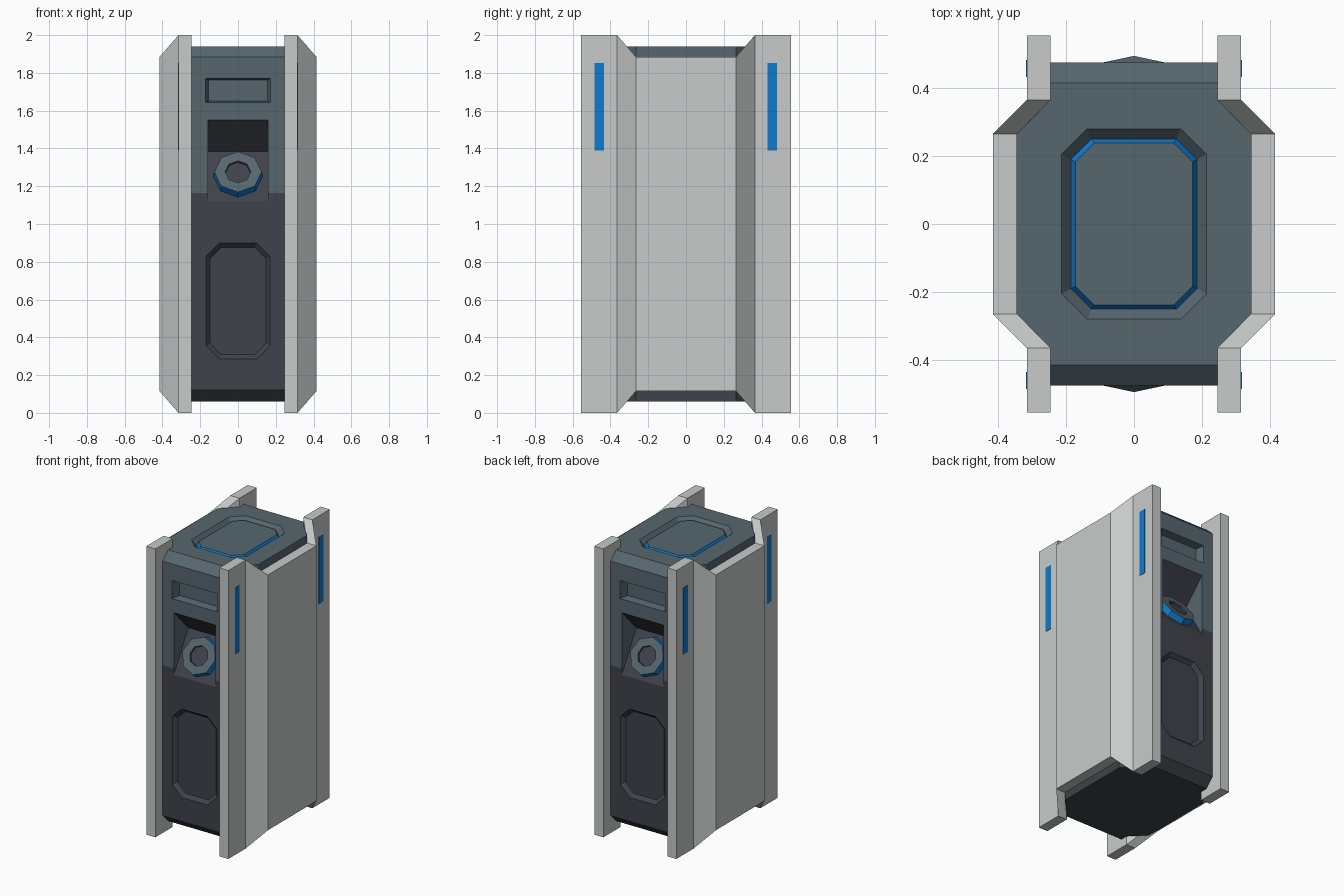
import bpy, bmesh, math
from mathutils import Vector, Matrix

if "Cube" in bpy.data.objects:
    bpy.data.objects.remove(bpy.data.objects["Cube"])


def material(name, rgb):
    lin = [(c / 255 / 12.92) if c < 10 else ((c / 255 + 0.055) / 1.055) ** 2.4 for c in rgb]
    m = bpy.data.materials.new(name)
    m.diffuse_color = (*lin, 1)
    m.use_nodes = True
    m.node_tree.nodes["Principled BSDF"].inputs["Base Color"].default_value = m.diffuse_color
    return m


LIGHT = material("light_grey", (199, 203, 202))
SLATE = material("slate", (86, 103, 111))
CHARCOAL = material("charcoal", (63, 66, 74))
BLUE = material("blue", (14, 122, 204))
HALF_TURN = Matrix.Rotation(math.pi, 4, 'Z')
FLIP_X = Matrix.Scale(-1, 4, (1, 0, 0))


def loft(name, rings, mats, band_mats=None, cap_mat=0, transform=None):
    """Closed solid through matching rings of points; band_mats colours each band."""
    bm = bmesh.new()
    vs = [[bm.verts.new(p) for p in r] for r in rings]
    n = len(rings[0])
    for b, (lo, hi) in enumerate(zip(vs, vs[1:])):
        for i in range(n):
            f = bm.faces.new((lo[i], lo[(i + 1) % n], hi[(i + 1) % n], hi[i]))
            f.material_index = band_mats[b] if band_mats else 0
    bm.faces.new(vs[0][::-1])
    bm.faces.new(vs[-1]).material_index = cap_mat
    if transform:
        bm.transform(transform)
    bmesh.ops.recalc_face_normals(bm, faces=bm.faces)
    me = bpy.data.meshes.new(name)
    bm.to_mesh(me)
    bm.free()
    for m in mats:
        me.materials.append(m)
    ob = bpy.data.objects.new(name, me)
    bpy.context.collection.objects.link(ob)
    return ob


def octagon(a, b, c):
    """Rectangle of half sizes a, b with corners cut by c."""
    return [(a - c, b), (a, b - c), (a, c - b), (a - c, -b),
            (c - a, -b), (-a, c - b), (-a, b - c), (c - a, b)]


# Body: stepped plan with chamfered front and back edges
def body_ring(z, yend):
    q = [(.245, yend), (.245, .365), (.345, .265)]
    right = q + [(x, -y) for x, y in reversed(q)]
    return [(x, y, z) for x, y in right + [(-x, -y) for x, y in right]]


body = loft("body", [body_ring(.06, .415), body_ring(.12, .475), body_ring(1.165, .475),
                     body_ring(1.885, .475), body_ring(1.94, .415)], [SLATE, CHARCOAL])

# Cutters: top groove, then front and back recesses
E = .02
cutters = [loft("groove_cutter", [
    [(x, y, 1.905) for x, y in octagon(.185, .25, .06)],
    [(x, y, 1.94) for x, y in octagon(.213, .28, .075)],
    [(x, y, 1.96) for x, y in octagon(.213, .28, .075)]], [SLATE])]
for turn in (Matrix.Identity(4), HALF_TURN):
    # Lower octagonal panel
    cutters.append(loft("panel_cutter", [
        [(x, -.45, .592 + z) for x, z in octagon(.147, .284, .06)],
        [(x, -.475, .592 + z) for x, z in octagon(.17, .307, .07)],
        [(x, -.475 - E, .592 + z) for x, z in octagon(.17, .307, .07)]],
        [SLATE], transform=turn))
    # Wedge-shaped niche
    wedge = [(-.475 - E, 1.55 + E * 1.03), (-.315, 1.385), (-.475 - E, 1.12 - E * 1.656)]
    cutters.append(loft("niche_cutter", [[(x, y, z) for y, z in wedge] for x in (-.16, .16)],
                        [SLATE], transform=turn))
    # Slot
    rings = []
    for y, a, b in ((-.42, .155, .056), (-.475, .172, .063), (-.475 - E, .172, .063)):
        rings.append([(sx * a, y, 1.707 + sz * b)
                      for sx, sz in ((-1, -1), (1, -1), (1, 1), (-1, 1))])
    cutters.append(loft("slot_cutter", rings, [SLATE], transform=turn))

bpy.context.view_layer.objects.active = body
for c in cutters:
    mod = body.modifiers.new("cut", 'BOOLEAN')
    mod.operation, mod.solver, mod.object = 'DIFFERENCE', 'EXACT', c
    bpy.ops.object.modifier_apply(modifier=mod.name)
    bpy.data.objects.remove(c)

# Charcoal below the split line and on the niche slopes
for p in body.data.polygons:
    slope = abs(p.normal.z) > .3 and 1.1 < p.center.z < 1.56
    p.material_index = 1 if p.center.z < 1.165 or slope else 0

# Raised top plate with blue edge
loft("top_plate", [[(x, y, 1.89) for x, y in octagon(.186, .251, .06)],
                   [(x, y, 1.905) for x, y in octagon(.185, .25, .06)],
                   [(x, y, 1.93) for x, y in octagon(.172, .238, .055)]],
     [SLATE, BLUE], band_mats=[0, 1], cap_mat=0)

# Tilted eight-sided knobs in the niches
tilt = math.radians(31)
axis = Vector((0, -math.cos(tilt), math.sin(tilt)))
down = Vector((0, -math.sin(tilt), -math.cos(tilt)))
top = Vector((0, -.43, 1.276))


def knob_ring(r, h):
    return [top + axis * h + r * (Vector((1, 0, 0)) * math.cos(k * math.pi / 4)
                                  + down * math.sin(k * math.pi / 4)) for k in range(8)]


for name, turn in (("front_knob", None), ("back_knob", HALF_TURN)):
    loft(name, [knob_ring(.132, -.05), knob_ring(.125, 0), knob_ring(.068, 0),
                knob_ring(.066, -.012)], [BLUE, SLATE, CHARCOAL],
         band_mats=[0, 1, 2], cap_mat=2, transform=turn)

# Folded side armour and blue light strips
stations = [(-.555, .245, 0), (-.365, .245, 0), (-.265, .345, .115),
            (.265, .345, .115), (.365, .245, 0), (.555, .245, 0)]
for side, flip in (("right", None), ("left", FLIP_X)):
    loft(side + "_side_panel", [[(x, y, c), (x + .07, y, c), (x + .07, y, 2 - c), (x, y, 2 - c)]
                                for y, x, c in stations], [LIGHT], transform=flip)
    for end, y in (("front", -.46), ("back", .457)):
        loft(f"{side}_{end}_strip", [[(x, y - .025, 1.39), (x, y + .025, 1.39),
                                      (x, y + .025, 1.853), (x, y - .025, 1.853)]
                                     for x in (.312, .317)], [BLUE], transform=flip)
